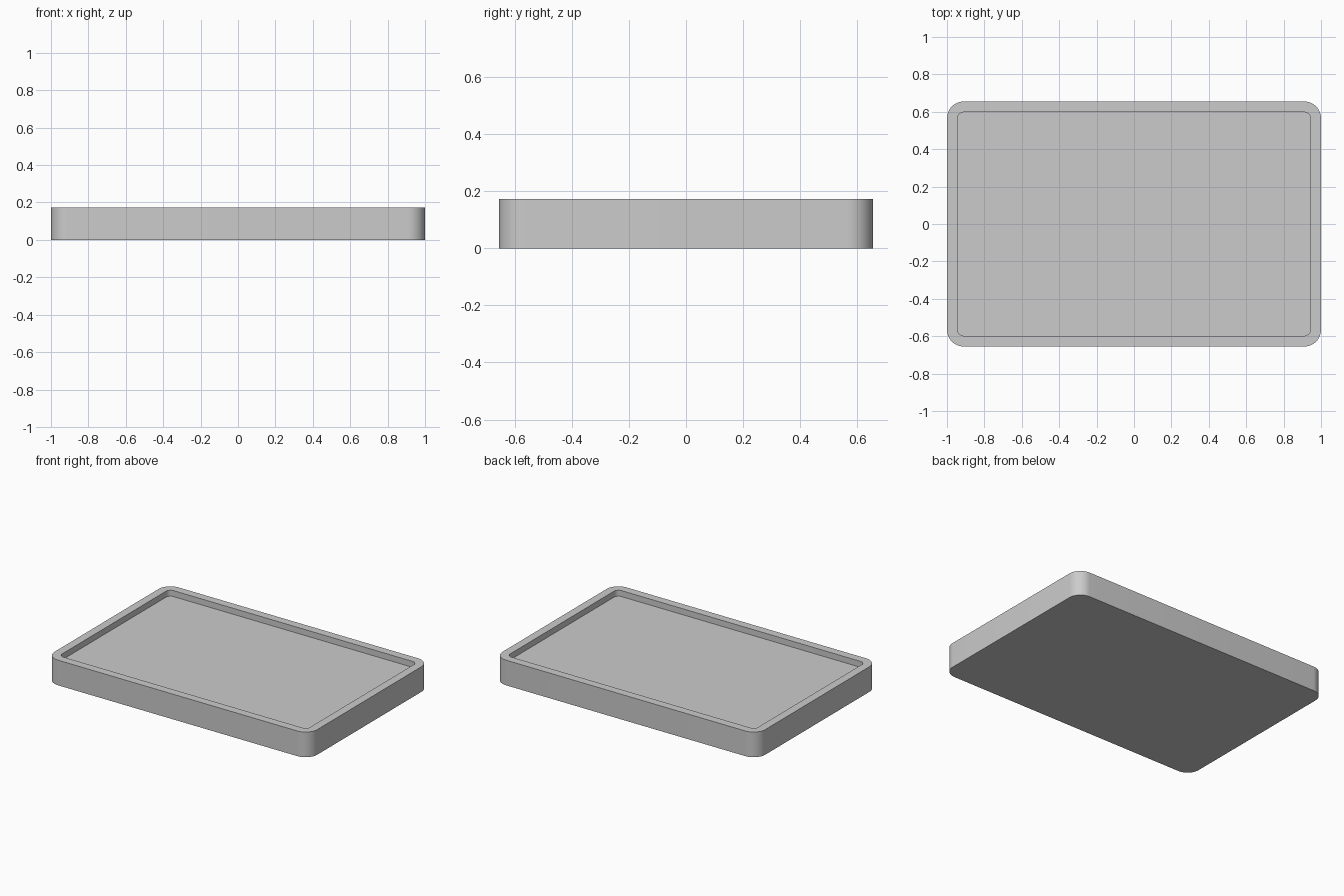
import bpy, bmesh
from math import cos, sin, pi

if "Cube" in bpy.data.objects:
    bpy.data.objects.remove(bpy.data.objects["Cube"])

SEG = 12  # segments per rounded corner


def rounded_loop(bm, hx, hy, r, z):
    """Ring of vertices around a rounded rectangle."""
    verts = []
    for q, (sx, sy) in enumerate([(1, 1), (-1, 1), (-1, -1), (1, -1)]):
        for i in range(SEG + 1):
            a = (q + i / SEG) * pi / 2
            verts.append(bm.verts.new((sx * (hx - r) + r * cos(a),
                                       sy * (hy - r) + r * sin(a), z)))
    return verts


def bridge(bm, a, b):
    n = len(a)
    for i in range(n):
        j = (i + 1) % n
        bm.faces.new((a[i], a[j], b[j], b[i]))


# Tray: underside, outer wall, flat rim, inner wall, recessed floor
bm = bmesh.new()
rings = [rounded_loop(bm, *p) for p in (
    (1.0, 0.655, 0.09, 0.0),
    (1.0, 0.655, 0.09, 0.173),
    (0.943, 0.598, 0.033, 0.173),
    (0.943, 0.598, 0.033, 0.132),
)]
for lower, upper in zip(rings, rings[1:]):
    bridge(bm, lower, upper)
bm.faces.new(rings[0][::-1])
bm.faces.new(rings[-1])
bmesh.ops.recalc_face_normals(bm, faces=bm.faces)

mesh = bpy.data.meshes.new("tray")
bm.to_mesh(mesh)
bm.free()
tray = bpy.data.objects.new("tray", mesh)
bpy.context.collection.objects.link(tray)

# Smooth corners with crisp rim edges
bpy.context.view_layer.objects.active = tray
tray.select_set(True)
bpy.ops.object.shade_smooth_by_angle()
